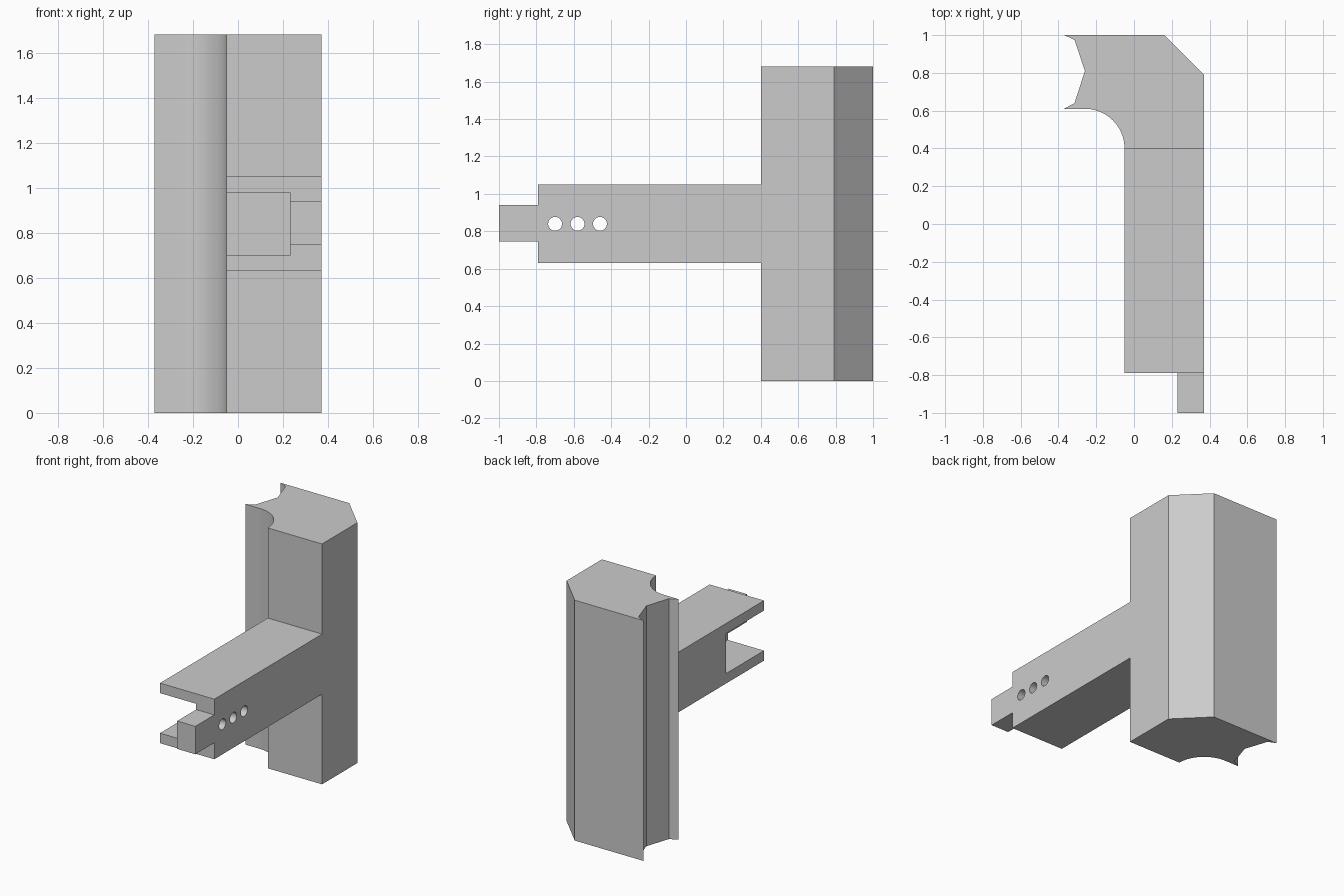
import bpy, bmesh, math
from mathutils import Matrix

cube = bpy.data.objects.get("Cube")
if cube:
    bpy.data.objects.remove(cube, do_unlink=True)

grey = bpy.data.materials.new("plain_grey")
grey.use_nodes = True
grey.diffuse_color = (0.6, 0.6, 0.6, 1)
grey.node_tree.nodes["Principled BSDF"].inputs["Base Color"].default_value = (0.6, 0.6, 0.6, 1)


def make_object(name, bm):
    bmesh.ops.recalc_face_normals(bm, faces=bm.faces)
    mesh = bpy.data.meshes.new(name)
    bm.to_mesh(mesh)
    bm.free()
    mesh.materials.append(grey)
    ob = bpy.data.objects.new(name, mesh)
    bpy.context.collection.objects.link(ob)
    return ob


def box(name, x, y, z):
    bm = bmesh.new()
    bmesh.ops.create_cube(bm, size=1)
    for v in bm.verts:
        v.co = [lo + (c + 0.5) * (hi - lo) for c, (lo, hi) in zip(v.co, (x, y, z))]
    return make_object(name, bm)


def prism(name, outline, height):
    bm = bmesh.new()
    face = bm.faces.new([bm.verts.new((x, y, 0)) for x, y in outline])
    top = bmesh.ops.extrude_face_region(bm, geom=[face])["geom"]
    bmesh.ops.translate(bm, vec=(0, 0, height),
                        verts=[v for v in top if isinstance(v, bmesh.types.BMVert)])
    return make_object(name, bm)


def rod(name, y, z, radius):
    bm = bmesh.new()
    bmesh.ops.create_cone(bm, cap_ends=True, segments=32, radius1=radius, radius2=radius,
                          depth=0.6, matrix=Matrix.Translation((0.32, y, z))
                          @ Matrix.Rotation(math.pi / 2, 4, 'Y'))
    return make_object(name, bm)


def select_only(ob):
    bpy.ops.object.select_all(action='DESELECT')
    ob.select_set(True)
    bpy.context.view_layer.objects.active = ob


def cut(ob, cutter):
    mod = ob.modifiers.new("cut", 'BOOLEAN')
    mod.operation, mod.solver, mod.object = 'DIFFERENCE', 'EXACT', cutter
    select_only(ob)
    bpy.ops.object.modifier_apply(modifier=mod.name)
    bpy.data.objects.remove(cutter, do_unlink=True)


INNER, OUTER = -0.05, 0.37

# Upright post: chamfered corner, concave quarter round and a notched side
STEPS = 20
cove = [(-0.26 + 0.21 * math.cos(a), 0.40 + 0.21 * math.sin(a))
        for a in (math.pi / 2 * i / STEPS for i in range(STEPS + 1))]
outline = [(-0.37, 1), (0.16, 1), (OUTER, 0.79), (OUTER, 0.40)] + cove
outline += [(-0.37, 0.61), (-0.315, 0.64), (-0.26, 0.81), (-0.315, 0.975)]
post = prism("post", outline, 1.68)

# Horizontal arm with an open pocket and three cross holes
arm = box("arm", (INNER, OUTER), (-0.79, 0.40), (0.63, 1.05))
cut(arm, box("pocket_cutter", (INNER - 0.1, 0.23), (-0.9, -0.37), (0.70, 0.98)))
for y in (-0.70, -0.58, -0.46):
    cut(arm, rod("hole_cutter", y, 0.84, 0.037))

# Tongue at the tip of the arm
tongue = box("end_tongue", (0.23, OUTER), (-1, -0.79), (0.745, 0.94))

for ob in (post, arm, tongue):
    select_only(ob)
    bpy.ops.object.shade_smooth_by_angle(angle=math.radians(20))
